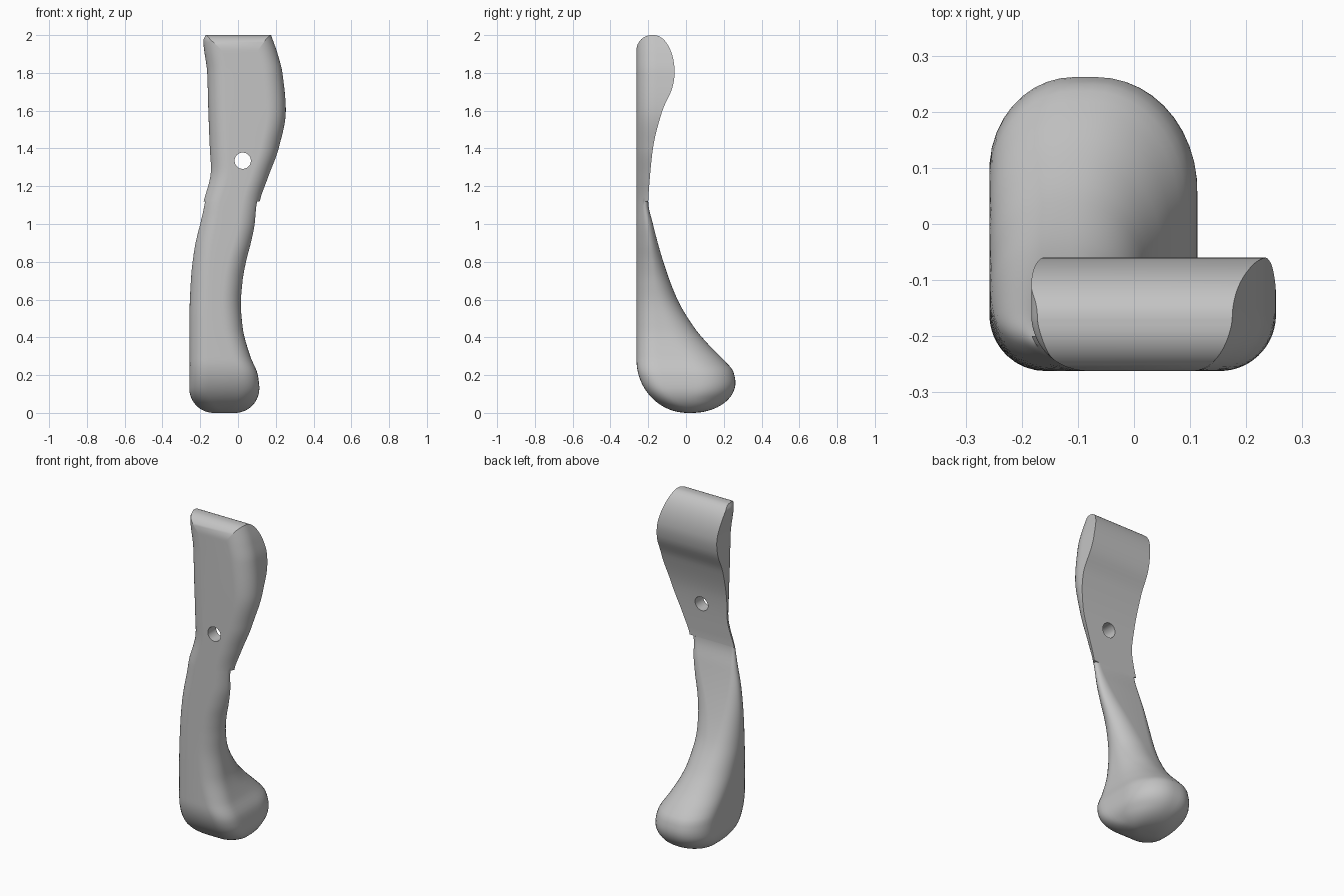
import bpy, bmesh, math

cube = bpy.data.objects.get("Cube")
if cube:
    bpy.data.objects.remove(cube, do_unlink=True)

FRONT, SEAM, TOP = -0.262, 1.12, 2.0
STEPS = 24

# Outlines as (height, offset) points
low_x_side = [(0, -.258), (.5, -.257), (.7, -.25), (.87, -.235), (1.1, -.187), (1.29, -.143),
              (1.4, -.149), (1.6, -.157), (1.8, -.163), (1.97, -.183), (2, -.172)]
high_x_side = [(0, .113), (.13, .113), (.2, .105), (.3, .065), (.45, .025), (.58, .015), (.7, .025),
               (.8, .045), (.9, .075), (1, .1), (1.11, .113), (1.25, .16), (1.4, .215),
               (1.6, .253), (1.8, .235), (1.9, .21), (2, .175)]
back_side = [(0, .262), (.16, .262), (.22, .25), (.27, .21), (.35, .13), (.45, .045), (.6, -.045),
             (.8, -.12), (1, -.175), (SEAM, -.2), (1.2, -.195), (1.4, -.175), (1.6, -.125),
             (1.73, -.07), (1.8, -.06), (2, -.06)]
# Back edge rounding on each side
low_x_round = [(0, .15), (.25, .15), (.6, .1), (SEAM, .02)]
high_x_round = [(0, .18), (.25, .18), (.6, .13), (SEAM, .04)]


def curve(pts, z):
    """Smooth monotone interpolation through the outline points."""
    def slope(i):
        return (pts[i + 1][1] - pts[i][1]) / (pts[i + 1][0] - pts[i][0])

    def tangent(i):
        if i == 0 or i == len(pts) - 1:
            return slope(min(i, len(pts) - 2))
        a, b = slope(i - 1), slope(i)
        return 2 * a * b / (a + b) if a * b > 0 else 0

    z = min(max(z, pts[0][0]), pts[-1][0])
    i = 0
    while i < len(pts) - 2 and z > pts[i + 1][0]:
        i += 1
    h = pts[i + 1][0] - pts[i][0]
    t = (z - pts[i][0]) / h
    s = t * t * (3 - 2 * t)
    return (pts[i][1] * (1 - s) + pts[i + 1][1] * s
            + h * t * (1 - t) * ((1 - t) * tangent(i) - t * tangent(i + 1)))


def inset(d, length, depth):
    """Inset of an elliptical fillet at distance d from its end."""
    if d >= length or length <= 0:
        return 0
    return depth * (1 - math.sqrt(max(0, 1 - (1 - max(d, 0) / length) ** 2)))


def section(z, rounded):
    """Closed ring of points at height z."""
    xl = curve(low_x_side, z) + inset(z, .13, .13)
    xr = curve(high_x_side, z) - inset(z, .13, .13)
    yf = FRONT + inset(z, .28, .27) + inset(TOP - z, .08, .08)
    yb = curve(back_side, z) - inset(z, .16, .23) - inset(TOP - z, .2, .11)
    thick, width = yb - yf, xr - xl
    base = yf if z < 1 else FRONT
    front_len = min(.1, thick * .5) if z < .3 else .1
    front_dep = min(.1, width * .45)

    def side(x, sign, pts):
        r = curve(pts, z) if rounded else 0
        out = []
        for k in range(STEPS + 1):
            d = thick * (1 - math.cos(math.pi * k / STEPS)) / 2
            cut = inset(yf + d - base, front_len, front_dep)
            cut -= inset(yb - base, front_len, front_dep)
            cut += inset(thick - d, min(r * 1.1, thick * .5), min(r, width * .48))
            out.append((x - sign * cut, yf + d, z))
        return out

    return side(xr, 1, high_x_round) + side(xl, -1, low_x_round)[::-1]


# Heights, denser at the rounded ends
levels = [.3 * (1 - math.cos(math.pi / 2 * k / 24)) for k in range(24)]
levels += [.3 + k * (SEAM - .3) / 36 for k in range(36)]
rings = [section(z, True) for z in levels + [SEAM - .002]]
upper = [SEAM + k * (1.8 - SEAM) / 30 for k in range(30)]
upper += [1.8 + .2 * math.sin(math.pi / 2 * k / 20) for k in range(21)]
rings += [section(z, False) for z in upper]

# Handle body lofted through the rings
bm = bmesh.new()
loops = [[bm.verts.new(p) for p in ring] for ring in rings]
for a, b in zip(loops, loops[1:]):
    for i in range(len(a)):
        j = (i + 1) % len(a)
        bm.faces.new((a[i], a[j], b[j], b[i]))
bm.faces.new(loops[0][::-1])
bm.faces.new(loops[-1])
bmesh.ops.recalc_face_normals(bm, faces=bm.faces)
mesh = bpy.data.meshes.new("handle_body")
bm.to_mesh(mesh)
bm.free()
body = bpy.data.objects.new("handle_body", mesh)
bpy.context.collection.objects.link(body)

# Material
grey = bpy.data.materials.new("plain_grey")
grey.use_nodes = True
color = (.55, .55, .55, 1)
grey.diffuse_color = color
grey.node_tree.nodes["Principled BSDF"].inputs["Base Color"].default_value = color
mesh.materials.append(grey)

# Pin hole drilled front to back
bpy.ops.mesh.primitive_cylinder_add(vertices=40, radius=.043, depth=1, location=(.025, -.2, 1.335),
                                    rotation=(math.pi / 2, 0, 0))
cutter = bpy.context.object
cutter.name = "hole_cutter"
cutter.hide_render = True
cutter.data.materials.append(grey)
drill = body.modifiers.new("pin_hole", 'BOOLEAN')
drill.operation = 'DIFFERENCE'
drill.solver = 'EXACT'
drill.object = cutter
bpy.ops.object.select_all(action='DESELECT')
body.select_set(True)
bpy.context.view_layer.objects.active = body
bpy.ops.object.modifier_apply(modifier=drill.name)
bpy.data.objects.remove(cutter, do_unlink=True)
bpy.ops.object.shade_smooth_by_angle(angle=math.radians(32))
